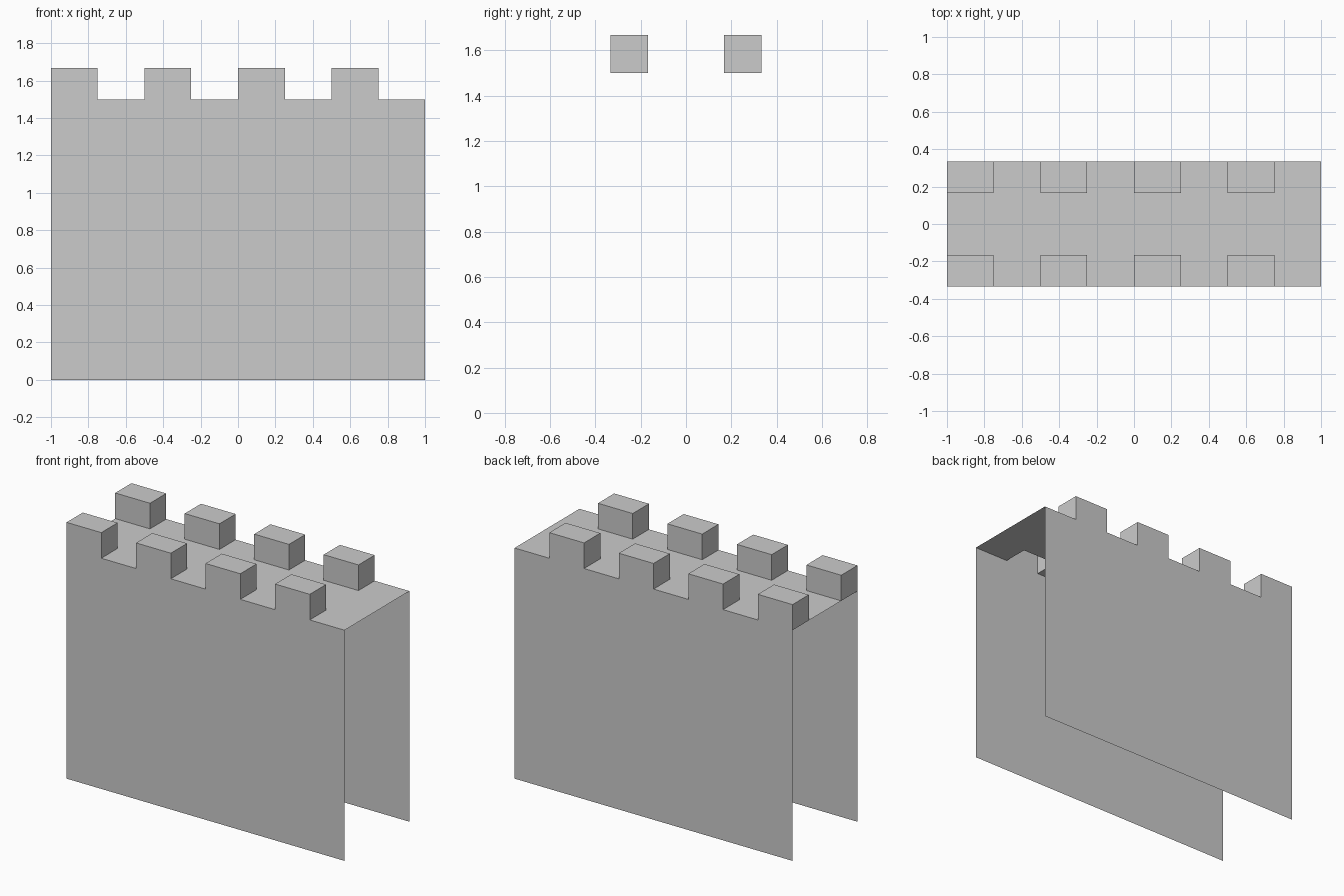
import bpy, bmesh

if "Cube" in bpy.data.objects:
    bpy.data.objects.remove(bpy.data.objects["Cube"])

HALF_LEN, HALF_DEPTH, WALL_H, MERLON_H = 1.0, 1 / 3, 1.5, 1 / 6


def finish(bm, name):
    bmesh.ops.dissolve_limit(bm, angle_limit=0.01, verts=bm.verts[:], edges=bm.edges[:])
    mesh = bpy.data.meshes.new(name)
    bm.to_mesh(mesh)
    bm.free()
    obj = bpy.data.objects.new(name, mesh)
    bpy.context.collection.objects.link(obj)
    return obj


# Walkway: 8 x 4 grid whose alternate outer cells are raised into hollow merlons
bm = bmesh.new()
bmesh.ops.create_grid(bm, x_segments=8, y_segments=4, size=1)
for v in bm.verts:
    v.co = (v.co.x * HALF_LEN, v.co.y * HALF_DEPTH, WALL_H)
merlons = []
for f in bm.faces:
    c = f.calc_center_median()
    column = int((c.x + HALF_LEN) / 0.25)
    if column % 2 == 0 and abs(c.y) > HALF_DEPTH / 2:
        merlons.append(f)
raised = bmesh.ops.extrude_discrete_faces(bm, faces=merlons)["faces"]
for f in raised:
    bmesh.ops.translate(bm, verts=f.verts[:], vec=(0, 0, MERLON_H))
bmesh.ops.remove_doubles(bm, verts=bm.verts[:], dist=1e-4)
finish(bm, "battlements")

# Front and back walls: single sheets, open at the ends and underneath
for name, side in (("front_wall", -1), ("back_wall", 1)):
    bm = bmesh.new()
    y = side * HALF_DEPTH
    corners = [(side * HALF_LEN, y, 0), (-side * HALF_LEN, y, 0),
               (-side * HALF_LEN, y, WALL_H), (side * HALF_LEN, y, WALL_H)]
    bm.faces.new([bm.verts.new(c) for c in corners])
    finish(bm, name)
